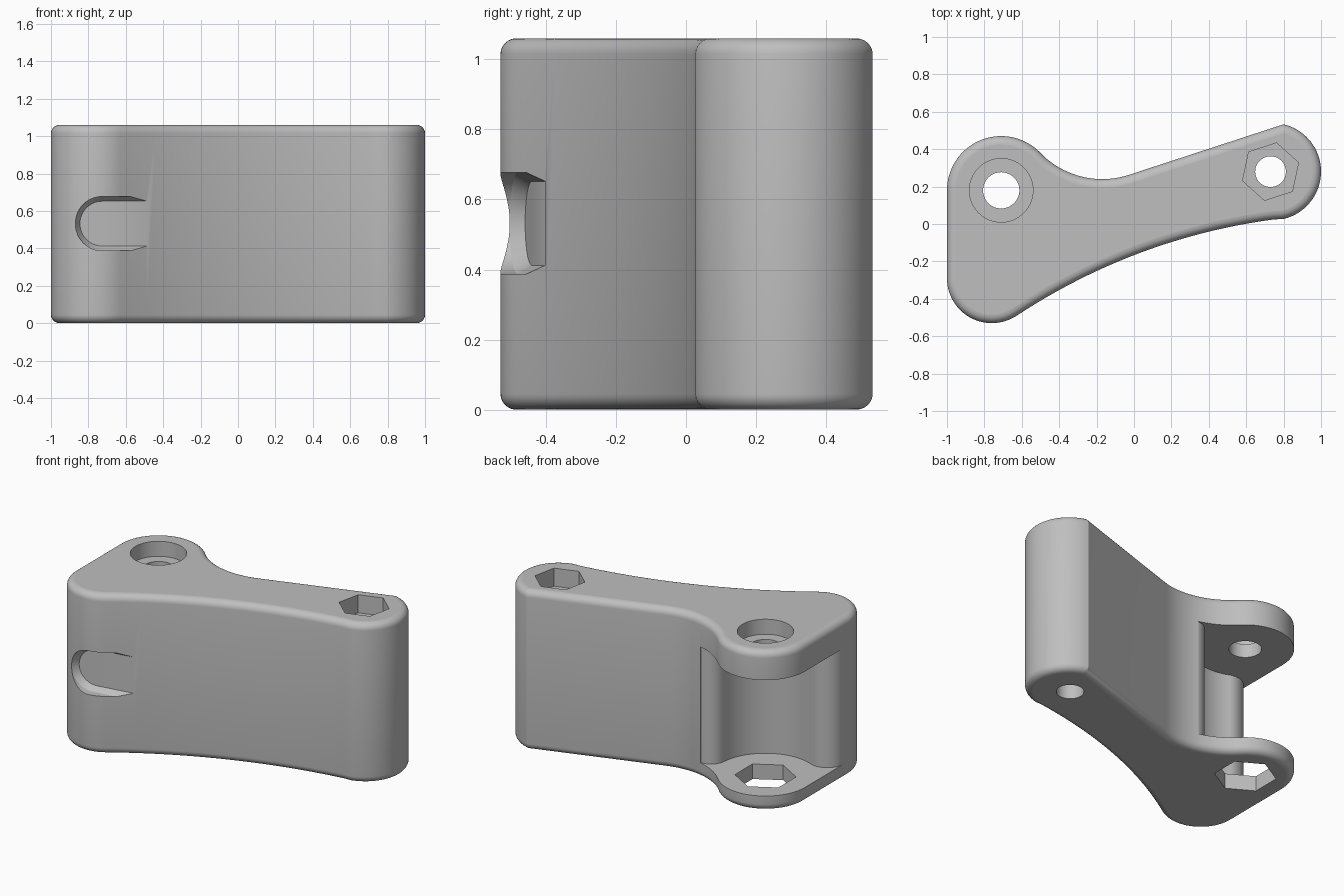
import bpy, bmesh, math
from mathutils import Vector

if "Cube" in bpy.data.objects:
    bpy.data.objects.remove(bpy.data.objects["Cube"])

H = 1.06
BOSS = (-0.71, 0.18)
NUT = (0.73, 0.28)


def arc(c, r, a0, a1, n):
    """Points along an arc in degrees, without the end point."""
    out = []
    for i in range(n):
        a = math.radians(a0 + (a1 - a0) * i / n)
        out.append((c[0] + r * math.cos(a), c[1] + r * math.sin(a)))
    return out


def loft(name, rings):
    """Closed solid through rings of equal point count."""
    bm = bmesh.new()
    vs = [[bm.verts.new(p) for p in ring] for ring in rings]
    n = len(rings[0])
    for a, b in zip(vs, vs[1:]):
        for i in range(n):
            j = (i + 1) % n
            bm.faces.new((a[i], a[j], b[j], b[i]))
    bm.faces.new(vs[0][::-1])
    bm.faces.new(vs[-1])
    bmesh.ops.recalc_face_normals(bm, faces=bm.faces)
    me = bpy.data.meshes.new(name)
    bm.to_mesh(me)
    bm.free()
    ob = bpy.data.objects.new(name, me)
    bpy.context.collection.objects.link(ob)
    return ob


def prism(name, pts, z0, z1):
    return loft(name, [[(x, y, z) for x, y in pts] for z in (z0, z1)])


def inset(pts, d):
    """Offset a counter-clockwise outline inwards."""
    out = []
    for i, p in enumerate(pts):
        p = Vector(p)
        u = (p - Vector(pts[i - 1])).normalized()
        v = (Vector(pts[(i + 1) % len(pts)]) - p).normalized()
        n = Vector((-u.y - v.y, u.x + v.x)).normalized()
        k = d / max(0.5, n.dot(Vector((-u.y, u.x))))
        out.append(tuple(p + n * k))
    return out


# Body outline seen from above
outline = (arc((1.178, -3.217), 3.27, 123.5, 96.64, 28)      # hollow front
           + arc((0.74, 0.28), 0.26, -76.6, 76.6, 36)        # right end
           + [(0.8, 0.533)]
           + arc((-0.17, 0.70), 0.46, -72, -136.1, 20)       # hollow back
           + arc(BOSS, 0.29, 43.9, 180, 32) + [(-1.0, 0.18)]  # hinge boss
           + arc((-0.76, -0.29), 0.24, 180, 303.5, 28))      # front corner

# Body with rounded top and bottom rims
R, STEPS = 0.045, 6
rings = []
for k in range(STEPS + 1):
    a = math.pi / 2 * k / STEPS
    rings.append((R * (1 - math.sin(a)), R * (1 - math.cos(a))))
layers = rings + [(d, H - z) for d, z in reversed(rings)]
body = loft("hinge_arm", [[(x, y, z) for x, y in inset(outline, d)] for d, z in layers])

# Knuckle gap around the boss, with rounded lips
lip_a, ra = (-0.17, -0.405), 0.12
lip_b, rb = (0.42, -0.03), 0.10
ang_a = math.degrees(math.atan2(lip_a[1], lip_a[0]))
ang_b = math.degrees(math.atan2(lip_b[1], lip_b[0]))
gap = ([(-0.6, -0.405)] + arc(lip_a, ra, 180, ang_a + 180, 14)
       + arc((0, 0), 0.32, ang_a, ang_b, 36)
       + arc(lip_b, rb, ang_b + 180, 80, 12)
       + [(0.44, 0.7), (-0.6, 0.7)])
gap = [(x + BOSS[0], y + BOSS[1]) for x, y in gap]

# Front slot: rounded left end, sloping floor with a chamfered edge
def slot_ring(r, depth):
    zc, xc = 0.532, -0.725
    pts = [(-0.28, zc + r)] + arc((xc, zc), r, 90, 270, 24) + [(xc, zc - r), (-0.28, zc - r)]
    if depth is None:
        return [(x, -0.8, z) for x, z in pts]
    return [(x, -0.397 + 0.16 * (x + 0.455) - depth, z) for x, z in pts]


cutters = [
    prism("knuckle_gap_cutter", gap, 0.10, 0.87),
    prism("boss_hole_cutter", arc(BOSS, 0.097, 0, 360, 48), 0.8, 1.3),
    prism("counterbore_cutter", arc(BOSS, 0.17, 0, 360, 64), 0.96, 1.3),
    prism("lower_hex_cutter", arc(BOSS, 0.185, 30, 390, 6), -0.2, 0.2),
    prism("pin_hole_cutter", arc(NUT, 0.082, 0, 360, 48), -0.2, 1.3),
    prism("nut_pocket_cutter", arc(NUT, 0.157, 18, 378, 6), 0.94, 1.3),
    loft("slot_cutter", [slot_ring(0.12, 0), slot_ring(0.145, 0.04), slot_ring(0.145, None)]),
]
bpy.context.view_layer.objects.active = body
for c in cutters:
    c.hide_render = True
    m = body.modifiers.new("cut", 'BOOLEAN')
    m.operation, m.solver, m.object = 'DIFFERENCE', 'EXACT', c
    bpy.ops.object.modifier_apply(modifier=m.name)
    bpy.data.objects.remove(c)

# Smooth walls, crisp edges around flat faces
bm = bmesh.new()
bm.from_mesh(body.data)
for f in bm.faces:
    f.smooth = True
for e in bm.edges:
    flat = any(abs(f.normal.z) > 0.999 for f in e.link_faces)
    e.smooth = not flat and e.calc_face_angle(0) < math.radians(25)
bm.to_mesh(body.data)
bm.free()

grey = bpy.data.materials.new("plain grey")
grey.diffuse_color = (0.52, 0.52, 0.52, 1)
grey.use_nodes = True
grey.node_tree.nodes["Principled BSDF"].inputs["Base Color"].default_value = grey.diffuse_color
body.data.materials.clear()
body.data.materials.append(grey)
